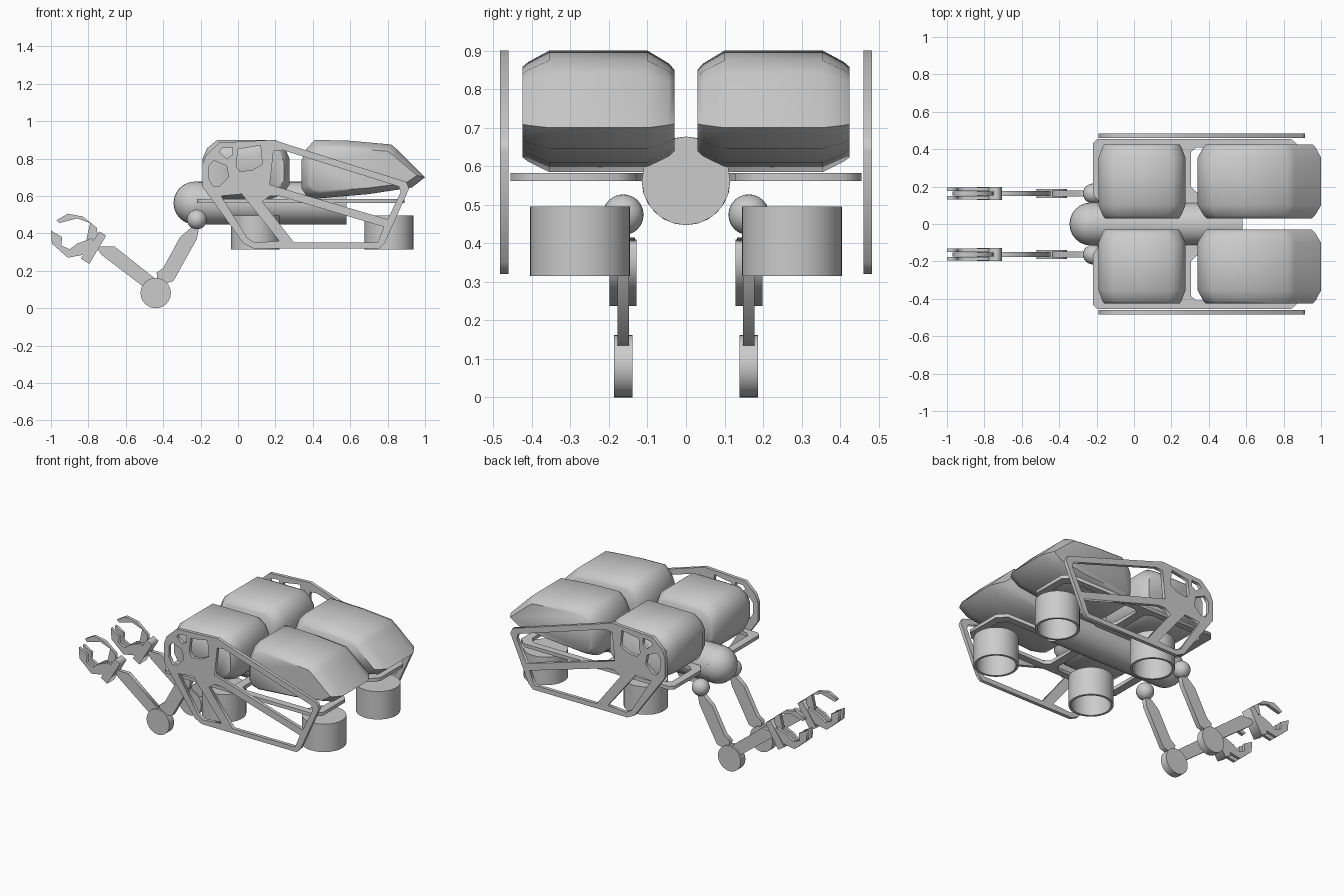
import bpy, bmesh, math
from mathutils import Vector, Matrix

if "Cube" in bpy.data.objects:
    bpy.data.objects.remove(bpy.data.objects["Cube"])

SIDES = ((-1, "right"), (1, "left"))


def finish(name, bm, angle=None):
    bmesh.ops.recalc_face_normals(bm, faces=bm.faces[:])
    me = bpy.data.meshes.new(name)
    bm.to_mesh(me)
    bm.free()
    ob = bpy.data.objects.new(name, me)
    bpy.context.collection.objects.link(ob)
    if angle:
        bpy.ops.object.select_all(action='DESELECT')
        ob.select_set(True)
        bpy.context.view_layer.objects.active = ob
        bpy.ops.object.shade_smooth_by_angle(angle=math.radians(angle))
    return ob


def plate(name, loops, upright, offset, thick):
    """Flat panel from an outline plus hole loops, upright (xz) or level (xy)."""
    cu = bpy.data.curves.new(name + "_outline", 'CURVE')
    cu.dimensions = '2D'
    cu.fill_mode = 'BOTH'
    cu.extrude = thick / 2
    for pts in loops:
        sp = cu.splines.new('POLY')
        sp.points.add(len(pts) - 1)
        for p, (u, v) in zip(sp.points, pts):
            p.co = (u, v, 0, 1)
        sp.use_cyclic_u = True
    tmp = bpy.data.objects.new(name + "_tmp", cu)
    bpy.context.collection.objects.link(tmp)
    dg = bpy.context.evaluated_depsgraph_get()
    me = bpy.data.meshes.new_from_object(tmp.evaluated_get(dg))
    bpy.data.objects.remove(tmp)
    bm = bmesh.new()
    bm.from_mesh(me)
    bpy.data.meshes.remove(me)
    bmesh.ops.remove_doubles(bm, verts=bm.verts[:], dist=1e-5)
    if upright:
        m = Matrix.Translation((0, offset, 0)) @ Matrix.Rotation(math.pi / 2, 4, 'X')
    else:
        m = Matrix.Translation((0, 0, offset))
    bm.transform(m)
    return finish(name, bm)


def ball(name, loc, r, seg=24):
    bm = bmesh.new()
    bmesh.ops.create_uvsphere(bm, u_segments=seg, v_segments=seg // 2, radius=r,
                              matrix=Matrix.Translation(loc))
    return finish(name, bm, 40)


def rod(name, loc, r, length, axis, seg=24):
    rot = {'X': Matrix.Rotation(math.pi / 2, 4, 'Y'),
           'Y': Matrix.Rotation(math.pi / 2, 4, 'X')}[axis]
    bm = bmesh.new()
    bmesh.ops.create_cone(bm, cap_ends=True, segments=seg, radius1=r, radius2=r,
                          depth=length, matrix=Matrix.Translation(loc) @ rot)
    return finish(name, bm, 40)


def lathe(name, loc, profile, seg=40):
    """Revolve an open (radius, z) profile around the vertical axis."""
    bm = bmesh.new()
    vs = [bm.verts.new((r, 0, z)) for r, z in profile]
    es = [bm.edges.new(p) for p in zip(vs, vs[1:])]
    bmesh.ops.spin(bm, geom=vs + es, cent=(0, 0, 0), axis=(0, 0, 1),
                   angle=math.tau, steps=seg)
    bmesh.ops.remove_doubles(bm, verts=bm.verts[:], dist=1e-5)
    bm.transform(Matrix.Translation(loc))
    return finish(name, bm, 40)


def tank(name, prof, side):
    """Loft a side profile across y, shrinking it at both ends."""
    cx = (min(p[0] for p in prof) + max(p[0] for p in prof)) / 2
    cz = 0.735
    bm = bmesh.new()
    rings = []
    for y, s in ((0.03, 0.7), (0.045, 0.8), (0.10, 1), (0.355, 1), (0.41, 0.82), (0.425, 0.74)):
        rings.append([bm.verts.new((cx + (x - cx) * (s + 1) / 2, side * y, cz + (z - cz) * s))
                      for x, z in prof])
    n = len(prof)
    for a, b in zip(rings, rings[1:]):
        for i in range(n):
            bm.faces.new((a[i], a[(i + 1) % n], b[(i + 1) % n], b[i]))
    bm.faces.new(rings[0])
    bm.faces.new(rings[-1])
    return finish(name, bm, 50)


# Central body with rounded nose
rod("body_tube", (0.175, 0, 0.562), 0.115, 0.81, 'X', 20)
ball("body_nose", (-0.23, 0, 0.562), 0.115)

# Side guard frame: outline followed by its windows
GUARD = [
    [(-0.19, 0.65), (-0.19, 0.77), (-0.17, 0.82), (-0.10, 0.885), (0.19, 0.90), (0.25, 0.88),
     (0.90, 0.675), (0.915, 0.64), (0.785, 0.35), (0.755, 0.32), (0.08, 0.32), (0.03, 0.345)],
    [(-0.155, 0.69), (-0.155, 0.76), (-0.13, 0.79), (-0.06, 0.76), (-0.05, 0.70), (-0.10, 0.65), (-0.13, 0.65)],
    [(-0.10, 0.835), (-0.085, 0.855), (-0.03, 0.86), (-0.03, 0.82), (-0.06, 0.80)],
    [(0.0, 0.85), (0.12, 0.87), (0.13, 0.77), (0.08, 0.74), (0.01, 0.73), (-0.01, 0.76)],
    [(0.19, 0.84), (0.24, 0.845), (0.86, 0.65), (0.87, 0.62), (0.80, 0.475), (0.17, 0.66)],
    [(-0.09, 0.60), (0.02, 0.61), (0.22, 0.36), (0.09, 0.35), (0.05, 0.375)],
    [(0.17, 0.60), (0.22, 0.60), (0.78, 0.435), (0.745, 0.35), (0.30, 0.35), (0.13, 0.57)],
]

# Level support deck, left side
DECK = [
    [(-0.22, 0.16), (-0.22, 0.43), (-0.195, 0.455), (0.84, 0.455), (0.89, 0.41), (0.89, 0.18),
     (0.84, 0.127), (0.40, 0.127), (0.36, 0.10), (-0.17, 0.10)],
    [(-0.17, 0.19), (-0.17, 0.39), (-0.14, 0.415), (0.22, 0.415), (0.25, 0.39), (0.25, 0.19), (0.22, 0.16), (-0.14, 0.16)],
    [(0.305, 0.20), (0.305, 0.385), (0.335, 0.41), (0.80, 0.41), (0.84, 0.37), (0.84, 0.21), (0.80, 0.17), (0.335, 0.17)],
]

FRONT_TANK = [(-0.19, 0.68), (-0.19, 0.80), (-0.165, 0.855), (-0.11, 0.90), (0.20, 0.90),
              (0.25, 0.86), (0.275, 0.80), (0.275, 0.66), (0.24, 0.61), (0.18, 0.585),
              (-0.10, 0.585), (-0.16, 0.62)]
REAR_TANK = [(0.34, 0.64), (0.34, 0.79), (0.365, 0.85), (0.41, 0.90), (0.60, 0.895), (0.82, 0.875),
             (0.86, 0.84), (1.0, 0.70), (0.93, 0.645), (0.70, 0.61), (0.41, 0.585), (0.365, 0.60)]

# Arm and gripper profiles in xz
UPPER_ARM = [(-0.31, 0.38), (-0.24, 0.44), (-0.21, 0.42), (-0.22, 0.37), (-0.345, 0.145),
             (-0.43, 0.12), (-0.435, 0.19), (-0.40, 0.215)]
FOREARM = [(-0.76, 0.33), (-0.66, 0.33), (-0.42, 0.14), (-0.50, 0.11), (-0.73, 0.285)]
PALM = [(-0.735, 0.41), (-0.705, 0.39), (-0.81, 0.235), (-0.84, 0.27)]
PALM = [(-0.74, 0.41), (-0.705, 0.388), (-0.795, 0.237), (-0.84, 0.265)]
UPPER_FINGER = [(-0.81, 0.37), (-0.79, 0.455), (-0.86, 0.48), (-0.955, 0.455), (-0.97, 0.47),
                (-0.91, 0.505), (-0.83, 0.49), (-0.755, 0.43), (-0.745, 0.35), (-0.78, 0.33)]
LOWER_FINGER = [(-0.995, 0.345), (-1.0, 0.415), (-0.94, 0.38), (-0.945, 0.335), (-0.90, 0.315),
                (-0.86, 0.345), (-0.78, 0.375), (-0.755, 0.31), (-0.80, 0.29), (-0.91, 0.27)]

for s, side in SIDES:
    # Frames
    plate(f"{side}_guard_frame", GUARD, True, s * 0.472, 0.022)
    plate(f"{side}_deck", [[(x, s * y) for x, y in lp] for lp in DECK], False, 0.572, 0.022)
    # Tanks
    tank(f"{side}_front_tank", FRONT_TANK, s)
    tank(f"{side}_rear_tank", REAR_TANK, s)
    # Thruster cups, open below
    for x, end in ((0.093, "front"), (0.807, "rear")):
        lathe(f"{side}_{end}_thruster", (x, s * 0.275, 0),
              [(0, 0.495), (0.13, 0.495), (0.13, 0.315), (0.115, 0.315), (0.115, 0.475), (0, 0.475)])
    # Arms
    ay = s * 0.163
    ball(f"{side}_shoulder", (-0.22, ay, 0.474), 0.053)
    plate(f"{side}_upper_arm", [UPPER_ARM], True, ay, 0.03)
    rod(f"{side}_elbow", (-0.44, ay, 0.081), 0.081, 0.048, 'Y', 32)
    plate(f"{side}_forearm", [FOREARM], True, ay, 0.025)
    plate(f"{side}_palm", [PALM], True, ay, 0.07)
    # Gripper: one middle finger above, a forked pair below
    plate(f"{side}_upper_finger", [UPPER_FINGER], True, ay, 0.022)
    for k, tag in ((-1, "inner"), (1, "outer")):
        plate(f"{side}_{tag}_lower_finger", [LOWER_FINGER], True, ay + k * 0.022, 0.018)
